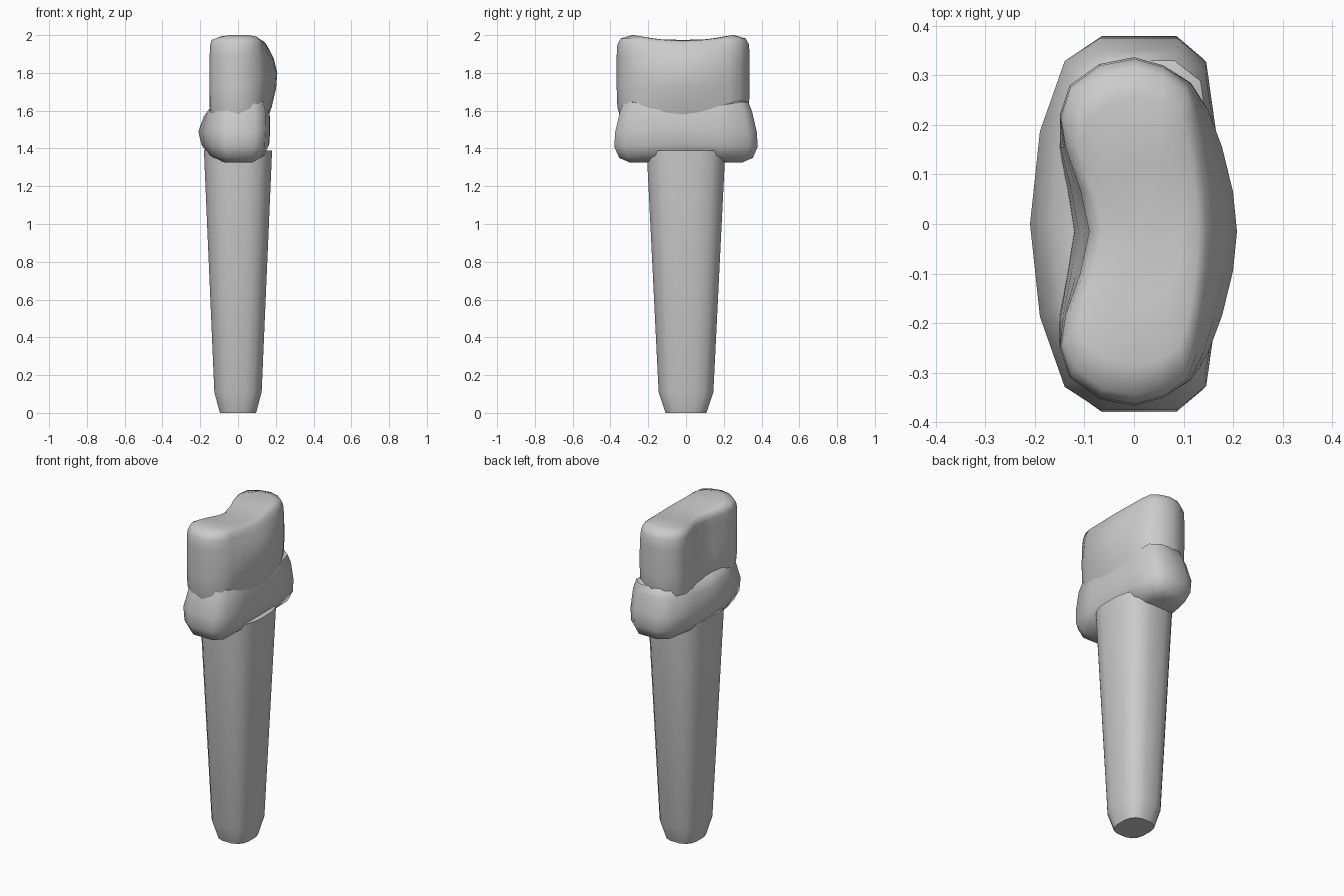
import bpy, bmesh, math

if "Cube" in bpy.data.objects:
    bpy.data.objects.remove(bpy.data.objects["Cube"])


def loft(name, rings):
    """Skin a stack of equal-length point rings and cap both ends."""
    bm = bmesh.new()
    vs = [[bm.verts.new(p) for p in r] for r in rings]
    n = len(vs[0])
    for a, b in zip(vs, vs[1:]):
        for i in range(n):
            j = (i + 1) % n
            bm.faces.new((a[i], a[j], b[j], b[i]))
    for ring in (vs[0], vs[-1]):
        c = [sum(v.co[k] for v in ring) / n for k in range(3)]
        centre = bm.verts.new(c)
        for i in range(n):
            bm.faces.new((ring[i], ring[(i + 1) % n], centre))
    bmesh.ops.recalc_face_normals(bm, faces=bm.faces)
    me = bpy.data.meshes.new(name)
    bm.to_mesh(me)
    bm.free()
    ob = bpy.data.objects.new(name, me)
    bpy.context.collection.objects.link(ob)
    bpy.context.view_layer.objects.active = ob
    ob.select_set(True)
    bpy.ops.object.shade_smooth_by_angle(angle=math.radians(50))
    ob.select_set(False)


def mirrored(half):
    """Close a half outline by mirroring it across y = 0."""
    return half + [(x, -y) for x, y in reversed(half[1:-1])]


def rounded(rx, ry, z, n=16, e=2.8):
    pts = []
    for i in range(n):
        a = 2 * math.pi * (i + 0.5) / n
        c, s = math.cos(a), math.sin(a)
        pts.append((rx * math.copysign(abs(c) ** (2 / e), c),
                    ry * math.copysign(abs(s) ** (2 / e), s), z))
    return pts


# tapered post
loft("post", [rounded(rx, ry, z) for rx, ry, z in
              [(.097, .11, 0), (.127, .147, .11), (.183, .211, 1.39)]])

# bulging collar, its upper rim dipping in the middle
outline = mirrored([(.17, 0), (.167, .18), (.146, .332), (.088, .38),
                    (-.07, .38), (-.14, .334), (-.19, .19), (-.21, 0)])
rings = []
# left scale, right scale, length scale, height, dip
for sl, sr, sy, z, dip in [(.50, .50, .78, 1.325, -.02), (.76, .82, .93, 1.35, -.02),
                           (.92, .97, 1, 1.41, -.01), (1, 1, .985, 1.49, 0),
                           (.86, .99, .92, 1.595, .025), (.74, .92, .87, 1.645, .04),
                           (.5, .6, .7, 1.665, .05)]:
    rings.append([(x * (sr if x > 0 else sl), y * sy,
                   z - dip * max(0, 1 - (y / .27) ** 2)) for x, y in outline])
loft("collar", rings)

# kidney-shaped crown with a saddle top
outline = mirrored([(.208, 0), (.2, .08), (.178, .17), (.15, .245), (.115, .3),
                    (.06, .335), (0, .352), (-.07, .338), (-.13, .295),
                    (-.15, .235), (-.14, .17), (-.11, .085), (-.092, 0)])
rings = []
# scale, height, bulge reduction, groove fill, saddle depth
for s, z, b, g, dip in [(.9, 1.5, .06, .03, 0), (.99, 1.62, .028, .03, 0),
                        (1, 1.72, .006, .02, 0), (1, 1.8, 0, .008, 0),
                        (1, 1.89, .02, 0, .01), (.99, 1.95, .045, 0, .02),
                        (.94, 1.982, .055, 0, .025), (.77, 2.0, .05, 0, .03),
                        (.4, 2.0, .02, 0, .03)]:
    ring = []
    for x, y in outline:
        if x > .1:
            x -= b * (x - .1) / .108
        elif x < -.05:
            x -= g * max(0, 1 - (y / .22) ** 2)
        x, y = .04 + (x - .04) * s, y * s
        ring.append((x, y - .015, z - dip * max(0, 1 - (y / .26) ** 2)))
    rings.append(ring)
loft("crown", rings)
